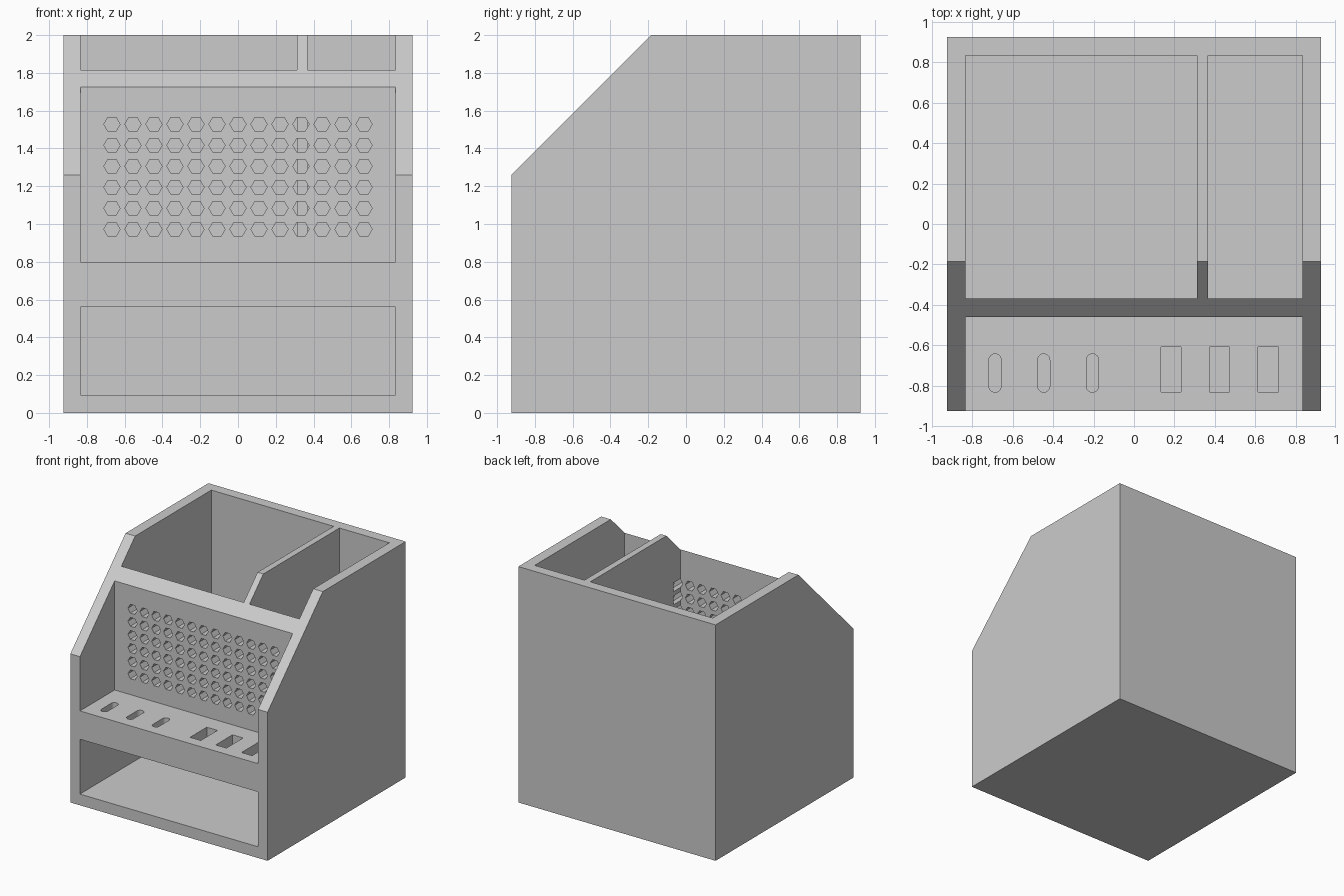
import bpy, bmesh, math
from mathutils import Matrix

if "Cube" in bpy.data.objects:
    bpy.data.objects.remove(bpy.data.objects["Cube"], do_unlink=True)

HALF, INNER = 0.925, 0.835          # outer and inner half width
PANEL_FRONT, PANEL_BACK = -0.46, -0.37

grey = bpy.data.materials.new("plain_grey")
grey.use_nodes = True
grey.diffuse_color = (0.6, 0.6, 0.6, 1)
grey.node_tree.nodes["Principled BSDF"].inputs["Base Color"].default_value = (0.6, 0.6, 0.6, 1)


def prism(bm, points, offset):
    """Extrude a closed outline along an offset vector."""
    face = bm.faces.new([bm.verts.new(p) for p in points])
    new = bmesh.ops.extrude_face_region(bm, geom=[face])["geom"]
    bmesh.ops.translate(bm, vec=offset, verts=[v for v in new if isinstance(v, bmesh.types.BMVert)])


def box(bm, x0, x1, y0, y1, z0, z1):
    prism(bm, [(x0, y0, z0), (x1, y0, z0), (x1, y1, z0), (x0, y1, z0)], (0, 0, z1 - z0))


def make(name, bm):
    bmesh.ops.recalc_face_normals(bm, faces=bm.faces)
    mesh = bpy.data.meshes.new(name)
    bm.to_mesh(mesh)
    bm.free()
    obj = bpy.data.objects.new(name, mesh)
    obj.data.materials.append(grey)
    bpy.context.collection.objects.link(obj)
    return obj


def cut(target, cutter):
    """Subtract the cutter from the target, then discard it."""
    cutter.hide_render = True
    mod = target.modifiers.new("cut", 'BOOLEAN')
    mod.operation, mod.solver, mod.object = 'DIFFERENCE', 'EXACT', cutter
    bpy.context.view_layer.objects.active = target
    bpy.ops.object.modifier_apply(modifier=mod.name)
    bpy.data.objects.remove(cutter, do_unlink=True)


# Outer block with the sloped front
bm = bmesh.new()
profile = [(-HALF, 0), (HALF, 0), (HALF, 2), (-0.185, 2), (-HALF, 1.26)]
prism(bm, [(-HALF, y, z) for y, z in profile], (2 * HALF, 0, 0))
body = make("organizer_body", bm)

# Large spaces: front bay, drawer opening, two rear bins
bm = bmesh.new()
box(bm, -INNER, INNER, -1.1, PANEL_FRONT, 0.8, 2.2)
box(bm, -INNER, INNER, -1.1, INNER, 0.095, 0.56)
box(bm, -INNER, 0.313, PANEL_BACK, INNER, 0.65, 2.2)
box(bm, 0.367, INNER, PANEL_BACK, INNER, 0.65, 2.2)
cut(body, make("space_cutter", bm))

# Hexagonal holes through the upright panel
bm = bmesh.new()
for col in range(13):
    for row in range(6):
        cx, cz = (col - 6) * 0.1112, 0.972 + row * 0.1112
        ring = [math.radians(60 * i) for i in range(6)]
        prism(bm, [(cx + 0.0427 * math.cos(a), -0.5, cz + 0.0427 * math.sin(a)) for a in ring],
              (0, 0.22, 0))

# Rounded and rectangular sockets in the shelf
SOCKET_FLOOR = 0.61
for i in range(3):
    cx = -0.688 + i * 0.241
    arc = [math.radians(15 * k) for k in range(13)]
    r, cy, reach = 0.03, -0.738, 0.065
    outline = [(cx + r * math.cos(a), cy + reach + r * math.sin(a), SOCKET_FLOOR) for a in arc]
    outline += [(cx - r * math.cos(a), cy - reach - r * math.sin(a), SOCKET_FLOOR) for a in arc]
    prism(bm, outline, (0, 0, 0.3))
    cx = 0.183 + i * 0.241
    box(bm, cx - 0.05, cx + 0.05, -0.832, -0.608, SOCKET_FLOOR, 0.91)
cut(body, make("hole_cutter", bm))
